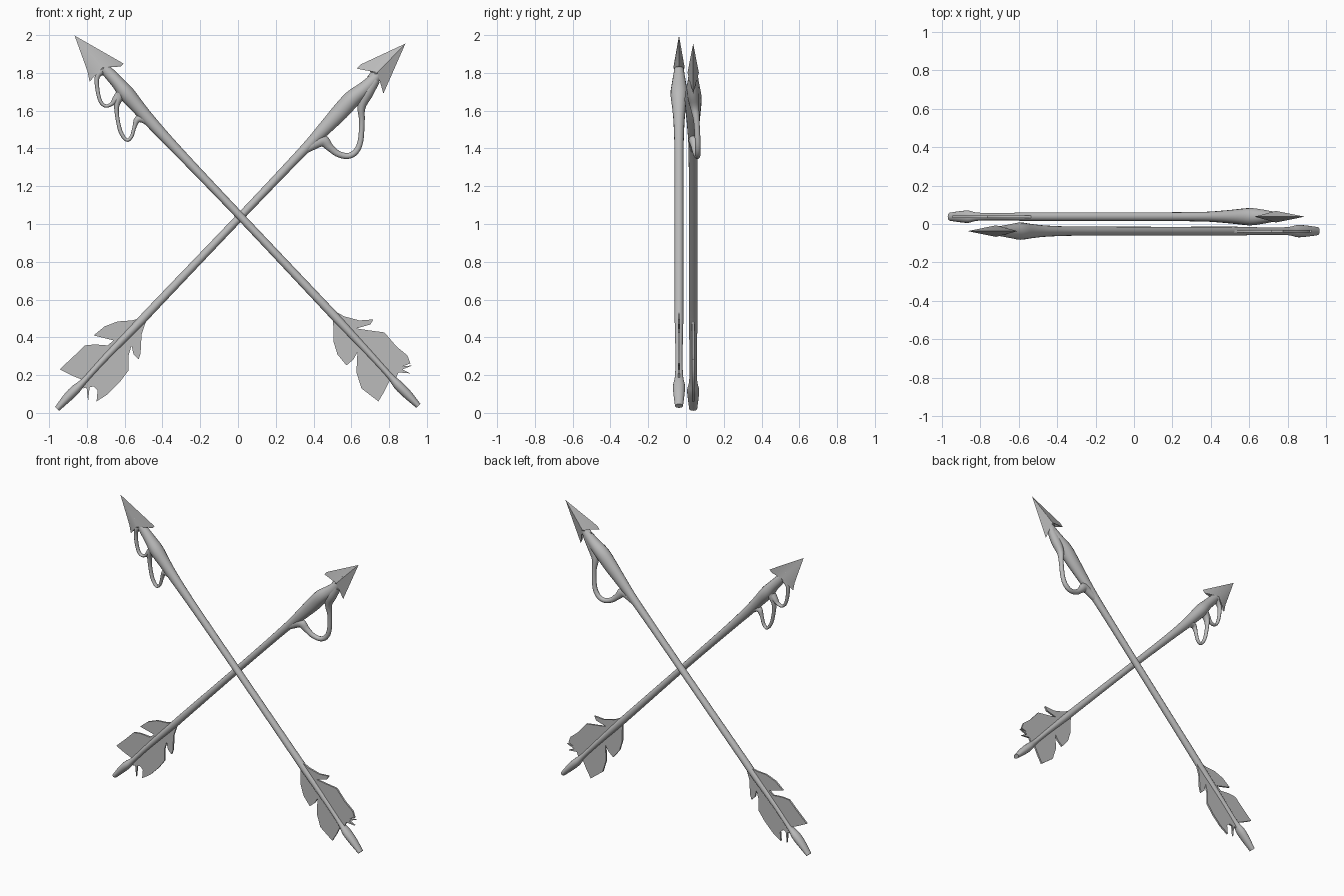
import bpy, bmesh, math
from mathutils import Vector

if "Cube" in bpy.data.objects:
    bpy.data.objects.remove(bpy.data.objects["Cube"])

grey = bpy.data.materials.new("steel_grey")
grey.diffuse_color = (0.5, 0.5, 0.5, 1)
grey.use_nodes = True
grey.node_tree.nodes["Principled BSDF"].inputs["Base Color"].default_value = grey.diffuse_color
S = 189.0  # sketch units per model unit


def place(px, pz):
    return (px - 238.5) / S, (413.5 - pz) / S


def finish(bm, name, smooth=True):
    bmesh.ops.recalc_face_normals(bm, faces=bm.faces[:])
    me = bpy.data.meshes.new(name)
    bm.to_mesh(me)
    bm.free()
    me.materials.append(grey)
    ob = bpy.data.objects.new(name, me)
    bpy.context.collection.objects.link(ob)
    if smooth:
        bpy.ops.object.select_all(action='DESELECT')
        ob.select_set(True)
        bpy.context.view_layer.objects.active = ob
        bpy.ops.object.shade_smooth_by_angle(angle=math.radians(40))
    return ob


def spline(points, steps):
    """Catmull-Rom curve through the points."""
    p = [Vector(q) for q in points]
    p = [2 * p[0] - p[1]] + p + [2 * p[-1] - p[-2]]
    out = []
    for i in range(1, len(p) - 2):
        a, b, c, d = p[i - 1:i + 3]
        for k in range(steps):
            t = k / steps
            out.append(0.5 * (2 * b + (c - a) * t + (2 * a - 5 * b + 4 * c - d) * t * t
                              + (3 * b - a - 3 * c + d) * t ** 3))
    return out + [p[-2]]


def tube(name, y, rows, steps=4, sides=16):
    """Round tube; each row is x, z, radius in the plane, radius in depth, depth shift."""
    pts = []
    for px, pz, r, d, dy in rows:
        x, z = place(px, pz)
        pts.append((x, z, r / S, d / S, dy))
    pts = spline(pts, steps)
    bm = bmesh.new()
    rings = []
    for i, q in enumerate(pts):
        a, b = pts[max(i - 1, 0)], pts[min(i + 1, len(pts) - 1)]
        t = Vector((b[0] - a[0], b[1] - a[1])).normalized()
        ring = []
        for k in range(sides):
            u = 2 * math.pi * k / sides
            w = math.cos(u) * q[2]
            ring.append(bm.verts.new((q[0] - t.y * w, y + q[4] + math.sin(u) * q[3], q[1] + t.x * w)))
        rings.append(ring)
    for r0, r1 in zip(rings, rings[1:]):
        for k in range(sides):
            j = (k + 1) % sides
            bm.faces.new((r0[k], r0[j], r1[j], r1[k]))
    bm.faces.new(rings[0])
    bm.faces.new(rings[-1])
    return finish(bm, name)


def head(name, y, outline, ridge):
    """Barbed blade with a raised centre on both faces."""
    bm = bmesh.new()
    rim = []
    for p in outline:
        x, z = place(*p)
        rim.append(bm.verts.new((x, y, z)))
    cx, cz = place(*ridge)
    for side in (-1, 1):
        apex = bm.verts.new((cx, y + side * 0.03, cz))
        for i, v in enumerate(rim):
            bm.faces.new((v, rim[(i + 1) % len(rim)], apex))
    return finish(bm, name)


def feather(name, y, outline, half=0.006):
    """Thin ragged plate."""
    bm = bmesh.new()
    pts = [place(*p) for p in outline]
    front = bm.faces.new([bm.verts.new((x, y - half, z)) for x, z in pts])
    ext = bmesh.ops.extrude_face_region(bm, geom=[front], use_keep_orig=True)
    for v in ext["geom"]:
        if isinstance(v, bmesh.types.BMVert):
            v.co.y += 2 * half
    bmesh.ops.triangulate(bm, faces=[f for f in bm.faces if len(f.verts) > 4])
    return finish(bm, name)


YF, YB = -0.037, 0.038

# Front arrow: shaft with swollen neck and nock
tube("front_shaft", YF, [
    (97, 60, 3, 4, 0), (107, 71, 5.5, 5, 0), (118, 83, 6.5, 7, 0), (127, 94, 8, 8.5, 0),
    (138, 107, 7, 7, 0), (152, 123, 6, 5.5, 0), (180, 153, 4.8, 4.5, 0), (241, 217, 4, 4.3, 0),
    (325, 306, 4.3, 4.3, 0), (340, 322, 4.3, 4.3, 0), (370, 354, 3.4, 3.6, 0),
    (390, 376, 3.2, 4, 0), (399, 386, 4.8, 6, 0), (408, 395, 4.6, 5.5, 0), (419, 406.5, 2.8, 4, 0)])
head("front_head", YF, [(75, 36), (124, 64), (121, 67), (113, 66), (110, 68), (113, 71),
                        (108, 76), (100, 76), (97, 73), (93, 74), (90, 82), (88, 72)], (103, 68))
# Two looping drips under the front head
tube("front_drip_small", YF, [
    (103, 70, 4, 4, 0), (97.5, 78, 2.4, 3, 0), (98, 91, 2, 2.6, 0), (101, 102, 1.8, 2.4, 0),
    (106, 106.5, 1.6, 2.4, 0), (112, 104.5, 2, 2.8, 0), (116, 100, 3.5, 4, 0), (122, 93, 5, 5, 0)])
tube("front_drip_large", YF, [
    (122, 94, 6, 6, 0), (117.5, 104, 3, 4, 0), (117.5, 116, 2, 2.8, 0), (121, 132, 2, 2.6, 0),
    (127, 140.5, 1.7, 2.4, 0), (132, 137, 1.7, 2.4, 0), (135, 127, 2, 2.6, 0),
    (138, 120, 3.5, 3.6, 0), (145, 119, 5, 4.5, 0), (154, 126, 4, 4, 0)])
feather("front_feather", YF, [
    (332, 310), (345, 317), (360, 321), (374, 320), (371, 325), (357, 329), (370, 331), (385, 333),
    (397, 347), (408, 356), (411, 364), (403, 367), (413, 366), (403, 370), (411, 374), (399, 373),
    (396, 380), (391, 380), (385, 392), (379, 402), (362, 389), (357, 373), (358, 353), (354, 360),
    (347, 366), (338, 355), (334, 342), (334, 328), (333, 318)])

# Back arrow: shaft with swollen neck and nock
tube("back_shaft", YB, [
    (386, 64, 3, 4, 0), (376, 78, 5.5, 5, 0), (365, 89, 7, 7, 0), (353, 99, 8.5, 8.5, 0),
    (341, 112, 8.5, 7.5, 0), (326, 128, 7, 6, 0), (302, 153, 4.8, 4.6, 0), (241, 217, 4, 4.3, 0),
    (156, 306, 4.3, 4.3, 0), (140, 323, 4.3, 4.3, 0), (106, 358, 3.4, 3.6, 0),
    (85, 381, 3.2, 4, 0), (76, 390, 4.8, 6, 0), (68, 398, 4.6, 5.5, 0), (57.5, 409.5, 2.8, 4, 0)])
head("back_head", YB, [(406, 44), (384, 94), (383, 85), (380, 81), (374, 81), (368, 77),
                       (371, 73), (369, 69), (357, 69), (361, 65)], (378, 73))
# One wide looping drip under the back head
tube("back_drip", YB, [
    (376, 80, 5, 5, 0), (367, 94, 6.5, 6, 0), (362, 108, 4, 4.5, 0.008), (362.5, 122, 2.8, 3, 0.018),
    (361, 142, 2.8, 2.8, 0.024), (356, 152.5, 3, 2.8, 0.025), (348, 156.5, 3, 2.8, 0.022),
    (338, 154, 3.2, 3, 0.015), (330, 147.5, 4, 3.6, 0.008), (322, 141, 6, 4.5, 0), (306, 150, 4, 4, 0)])
feather("back_feather", YB, [
    (149, 312), (145, 318), (132, 321), (118, 322), (105, 327), (94, 336), (102, 338), (114, 341),
    (108, 346), (95, 345), (85, 346), (75, 356), (60, 370), (72, 376), (82, 380), (84, 389),
    (87, 388), (88.5, 402), (90, 388), (94, 387), (98, 391), (97, 402), (108, 395), (120, 383),
    (129, 371), (129, 356), (132, 346), (134, 355), (139, 360), (141, 354), (142, 335), (147, 320)])
